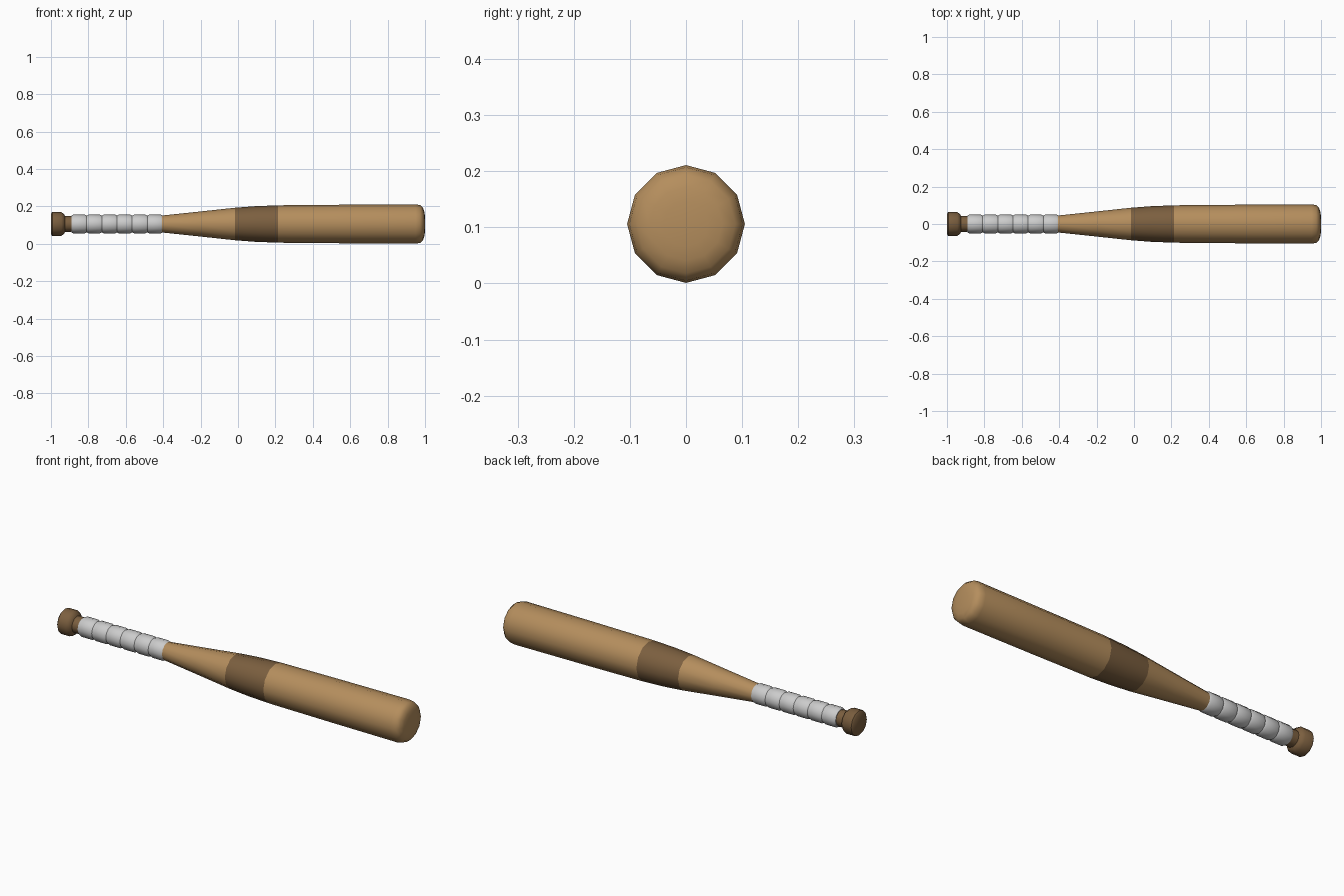
import bpy, bmesh, math

if "Cube" in bpy.data.objects:
    bpy.data.objects.remove(bpy.data.objects["Cube"])

SIDES = 12
AXIS_Z = 0.106


def material(name, rgb):
    m = bpy.data.materials.new(name)
    m.diffuse_color = (*rgb, 1)
    m.use_nodes = True
    m.node_tree.nodes["Principled BSDF"].inputs["Base Color"].default_value = m.diffuse_color
    return m


wood = material("light_wood", (0.46, 0.27, 0.11))
dark = material("dark_wood", (0.20, 0.115, 0.05))


def lathe(name, profile, mat=None, cap_start=False, cap_end=False):
    """Revolve (x, radius) points around the long axis."""
    bm = bmesh.new()
    rings = []
    for x, r in profile:
        ring = []
        for k in range(SIDES):
            a = 2 * math.pi * k / SIDES
            ring.append(bm.verts.new((x, r * math.cos(a), AXIS_Z + r * math.sin(a))))
        rings.append(ring)
    for a, b in zip(rings, rings[1:]):
        for k in range(SIDES):
            n = (k + 1) % SIDES
            bm.faces.new((a[k], b[k], b[n], a[n]))
    if cap_start:
        bm.faces.new(rings[0])
    if cap_end:
        bm.faces.new(rings[-1][::-1])
    bmesh.ops.recalc_face_normals(bm, faces=bm.faces)
    mesh = bpy.data.meshes.new(name)
    bm.to_mesh(mesh)
    bm.free()
    ob = bpy.data.objects.new(name, mesh)
    bpy.context.collection.objects.link(ob)
    if mat:
        mesh.materials.append(mat)
    bpy.ops.object.select_all(action='DESELECT')
    ob.select_set(True)
    bpy.context.view_layer.objects.active = ob
    bpy.ops.object.shade_smooth_by_angle(angle=math.radians(40))
    return ob


# End knob with its narrow neck
lathe("knob", [(-1.0, 0.055), (-0.993, 0.064), (-0.945, 0.064), (-0.93, 0.052),
               (-0.925, 0.042), (-0.87, 0.041)], dark, True, True)

# Wrapped grip: six overlapping rounded bands
start, end, count = -0.89, -0.404, 6
step = (end - start) / count
for i in range(count):
    x0, x1 = start + i * step, start + (i + 1) * step
    lathe(f"grip_wrap_{i + 1}", [(x0, 0.045), (x0 + 0.01, 0.050), (x1 - 0.01, 0.050),
                                 (x1, 0.045)], None, True, True)

# Taper from grip to band
lathe("taper", [(-0.41, 0.045), (-0.2, 0.067), (-0.015, 0.087)], wood, True, True)

# Dark centre band
lathe("centre_band", [(-0.015, 0.087), (0.09, 0.095), (0.215, 0.100)], dark, True, True)

# Barrel with rounded end
lathe("barrel", [(0.215, 0.100), (0.55, 0.103), (0.95, 0.105), (0.974, 0.101),
                 (0.989, 0.088), (0.996, 0.065), (1.0, 0.04)], wood, True, True)
